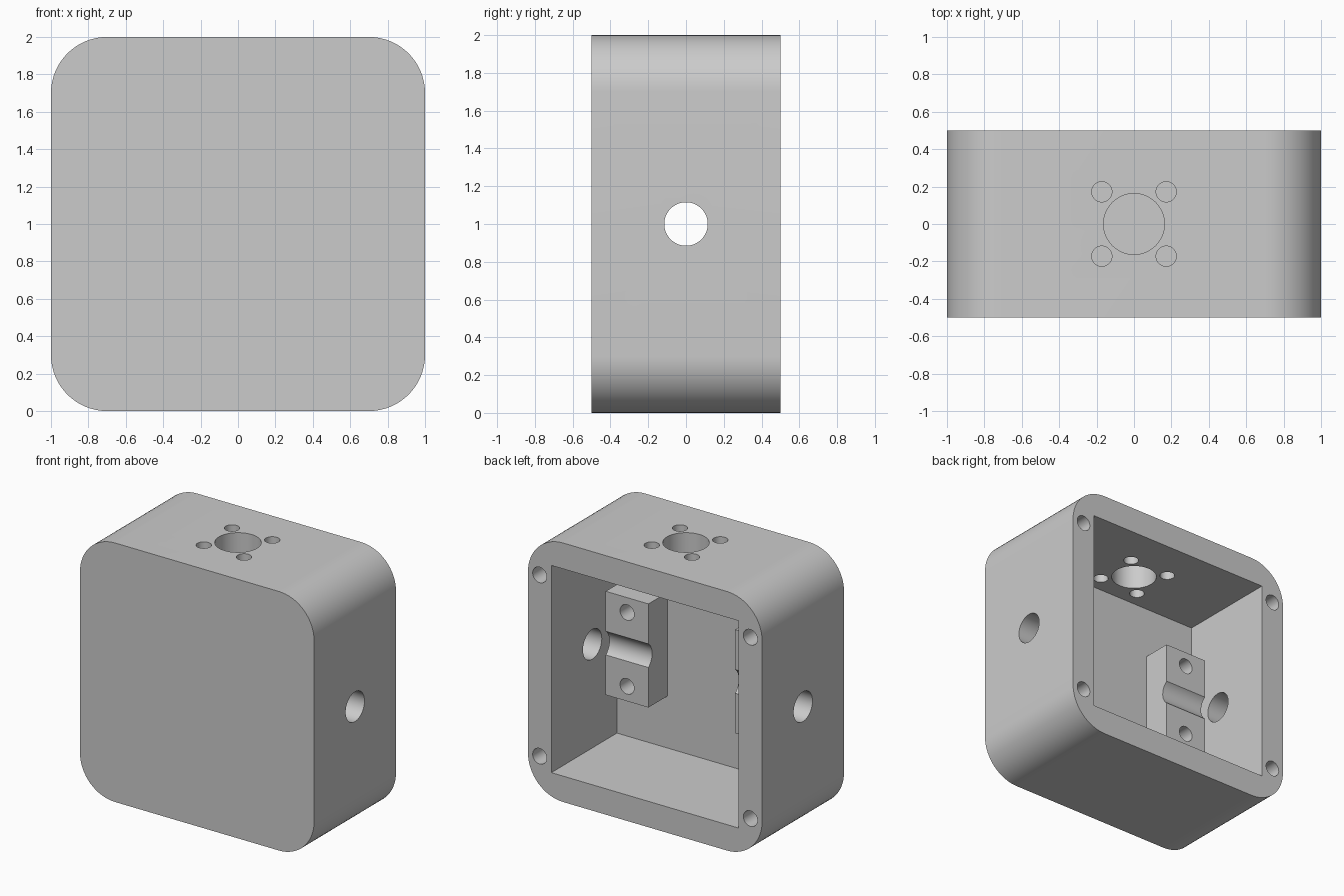
import bpy, bmesh, math
from mathutils import Matrix, Vector

cube = bpy.data.objects.get("Cube")
if cube:
    bpy.data.objects.remove(cube, do_unlink=True)

grey = bpy.data.materials.new("plain grey")
grey.use_nodes = True
grey.diffuse_color = (0.6, 0.6, 0.6, 1)
grey.node_tree.nodes["Principled BSDF"].inputs["Base Color"].default_value = (0.6, 0.6, 0.6, 1)


def to_object(bm, name):
    mesh = bpy.data.meshes.new(name)
    bm.to_mesh(mesh)
    bm.free()
    mesh.materials.append(grey)
    obj = bpy.data.objects.new(name, mesh)
    bpy.context.collection.objects.link(obj)
    return obj


def box(name, low, high, radius=0):
    """Box between two corners; radius rounds the edges running along y."""
    low, high = Vector(low), Vector(high)
    bm = bmesh.new()
    bmesh.ops.create_cube(bm, size=1)
    bmesh.ops.scale(bm, vec=high - low, verts=bm.verts)
    bmesh.ops.translate(bm, vec=(low + high) / 2, verts=bm.verts)
    if radius:
        along_y = [e for e in bm.edges
                   if abs(e.verts[0].co.y - e.verts[1].co.y) > 0.5]
        bmesh.ops.bevel(bm, geom=along_y, offset=radius, segments=16,
                        profile=0.5, affect='EDGES')
    return to_object(bm, name)


def rod(name, start, end, radius):
    """Cylinder running from start to end."""
    start, end = Vector(start), Vector(end)
    axis = end - start
    turn = axis.to_track_quat('Z', 'Y').to_matrix().to_4x4()
    bm = bmesh.new()
    bmesh.ops.create_cone(bm, cap_ends=True, segments=48, radius1=radius,
                          radius2=radius, depth=axis.length,
                          matrix=Matrix.Translation((start + end) / 2) @ turn)
    return to_object(bm, name)


def cut(target, cutters):
    """Subtract every cutter from the target, then drop the cutters."""
    bpy.context.view_layer.objects.active = target
    for cutter in cutters:
        cutter.hide_render = True
        mod = target.modifiers.new("cut", 'BOOLEAN')
        mod.operation = 'DIFFERENCE'
        mod.solver = 'EXACT'
        mod.object = cutter
        bpy.ops.object.modifier_apply(modifier=mod.name)
        bpy.data.objects.remove(cutter, do_unlink=True)


SHAFT, SCREW = 0.115, 0.06
INNER_FRONT = -0.3


def shaft():
    return rod("shaft_cutter", (-1.2, 0, 1), (1.2, 0, 1), SHAFT)


# Housing: rounded square shell, open at the back
housing = box("housing", (-1, -0.5, 0), (1, 0.5, 2), radius=0.3)
cutters = [box("cavity_cutter", (-0.8, INNER_FRONT, 0.2), (0.8, 0.6, 1.8)), shaft()]

# Round opening in the top wall with four bolt holes
cutters.append(rod("top_cutter", (0, 0, 1.7), (0, 0, 2.1), 0.163))
for sx in (-1, 1):
    for sy in (-1, 1):
        x, y = sx * 0.172, sy * 0.172
        cutters.append(rod("bolt_cutter", (x, y, 1.7), (x, y, 2.1), 0.054))
    # Blind screw holes in the back rim
    for z in (0.3, 1.7):
        cutters.append(rod("rim_cutter", (sx * 0.9, 0.1, z), (sx * 0.9, 0.6, z), SCREW))
cut(housing, cutters)
parts = [housing]

# Shaft support blocks on the inside of the front wall
for side, sx in (("right", -1), ("left", 1)):
    x1, x2 = sorted((sx * 0.37, sx * 0.735))
    block = box(side + "_shaft_support", (x1, INNER_FRONT, 0.6), (x2, -0.07, 1.4))
    mid = (x1 + x2) / 2
    cut(block, [shaft()] + [
        rod("screw_cutter", (mid, -0.28, 1 + dz), (mid, 0.1, 1 + dz), SCREW)
        for dz in (-0.285, 0.285)])
    parts.append(block)

# Smooth the round surfaces, keep the corners crisp
bpy.ops.object.select_all(action='DESELECT')
for part in parts:
    part.select_set(True)
bpy.context.view_layer.objects.active = housing
bpy.ops.object.shade_smooth_by_angle(angle=math.radians(30))
